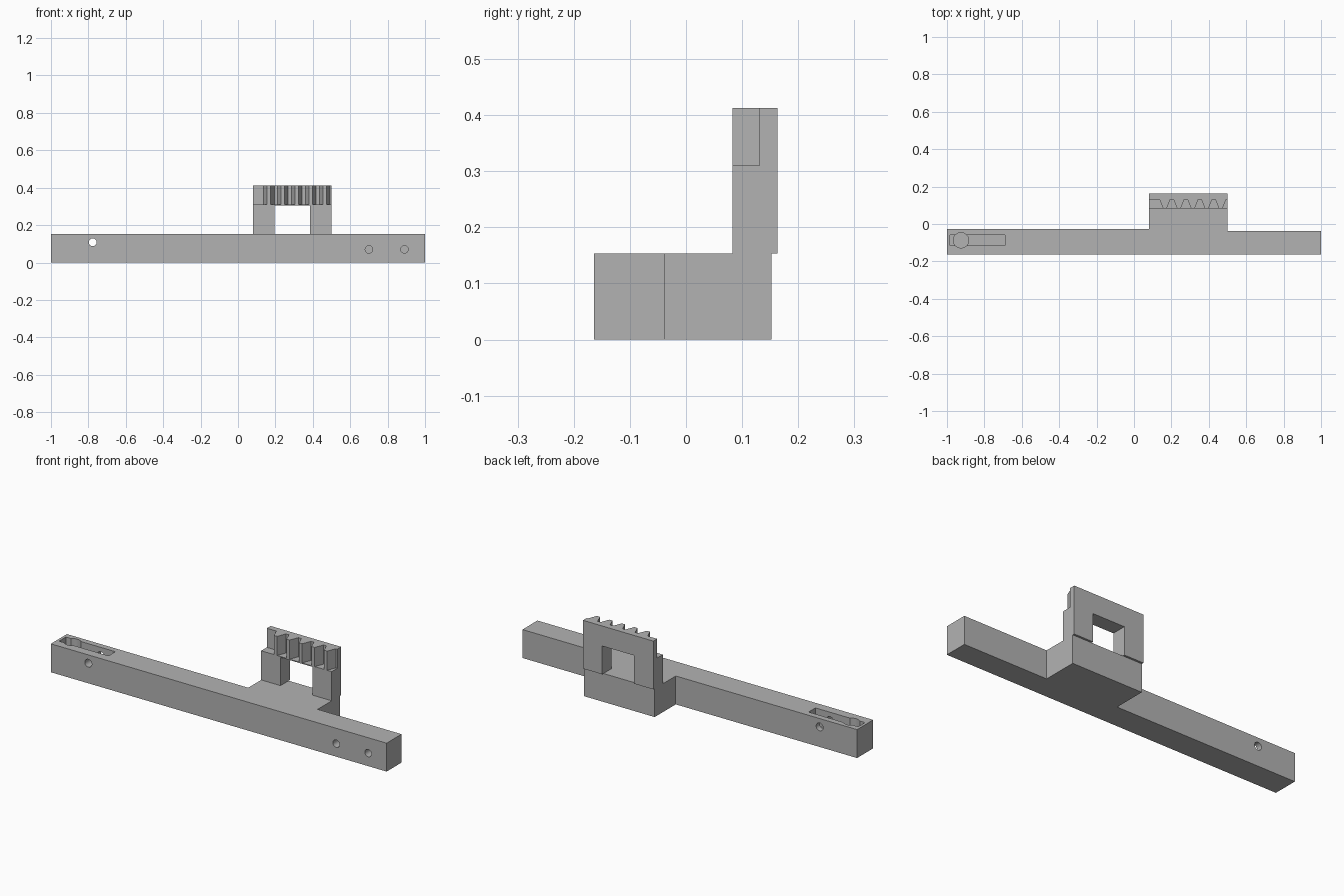
import bpy, bmesh, math
from mathutils import Vector

default = bpy.data.objects.get("Cube")
if default:
    bpy.data.objects.remove(default, do_unlink=True)

gray = bpy.data.materials.new("plain gray")
gray.use_nodes = True
color = (0.45, 0.45, 0.45, 1)
gray.diffuse_color = color
gray.node_tree.nodes["Principled BSDF"].inputs["Base Color"].default_value = color


def prism(name, points, start, end, axis="z"):
    """Extrude a flat profile: (x, y) along z, or (x, z) along y."""
    def place(a, b, t):
        return Vector((a, b, t)) if axis == "z" else Vector((a, t, b))
    bm = bmesh.new()
    face = bm.faces.new([bm.verts.new(place(a, b, start)) for a, b in points])
    ext = bmesh.ops.extrude_face_region(bm, geom=[face])
    verts = [v for v in ext["geom"] if isinstance(v, bmesh.types.BMVert)]
    bmesh.ops.translate(bm, verts=verts, vec=place(0, 0, end - start))
    bmesh.ops.recalc_face_normals(bm, faces=bm.faces)
    mesh = bpy.data.meshes.new(name)
    bm.to_mesh(mesh)
    bm.free()
    mesh.materials.append(gray)
    obj = bpy.data.objects.new(name, mesh)
    bpy.context.collection.objects.link(obj)
    return obj


def rect(x0, x1, y0, y1):
    return [(x0, y0), (x1, y0), (x1, y1), (x0, y1)]


def circle(x, y, r, n=32):
    return [(x + r * math.cos(math.tau * i / n), y + r * math.sin(math.tau * i / n))
            for i in range(n)]


def cut(target, cutters):
    """Subtract every cutter, then remove it."""
    bpy.ops.object.select_all(action="DESELECT")
    target.select_set(True)
    bpy.context.view_layer.objects.active = target
    for cutter in cutters:
        cutter.hide_render = True
        mod = target.modifiers.new("cut", "BOOLEAN")
        mod.operation, mod.solver, mod.object = "DIFFERENCE", "EXACT", cutter
        bpy.ops.object.modifier_apply(modifier=mod.name)
        bpy.data.objects.remove(cutter, do_unlink=True)
    bpy.ops.object.shade_smooth_by_angle(angle=math.radians(30))


LEFT, RIGHT = 0.08, 0.5          # block and frame extent in x
FRONT, TOP = -0.164, 0.153       # bar front face and top

# Long bar with the wider block that carries the frame
bar = prism("bar", [(-1, FRONT), (1, FRONT), (1, -0.037), (RIGHT, -0.037),
                    (RIGHT, 0.152), (LEFT, 0.152), (LEFT, -0.027), (-1, -0.027)], 0, TOP)

# Slot with round pocket, cross hole, and two blind front holes
cut(bar, [
    prism("slot_cutter", rect(-0.985, -0.69, -0.116, -0.058), 0.06, 0.2),
    prism("pocket_cutter", circle(-0.925, -0.087, 0.041), 0.03, 0.2),
    prism("cross_hole_cutter", circle(-0.777, 0.108, 0.021), -0.3, 0.1, "y"),
    prism("inner_hole_cutter", circle(0.70, 0.07, 0.02), -0.3, -0.08, "y"),
    prism("outer_hole_cutter", circle(0.89, 0.07, 0.02), -0.3, -0.08, "y"),
])

# Upright frame: an arch standing on the block
frame = prism("toothed_frame", [(LEFT, TOP), (0.195, TOP), (0.195, 0.305), (0.385, 0.305),
                                (0.385, TOP), (RIGHT, TOP), (RIGHT, 0.413), (LEFT, 0.413)],
              0.083, 0.163, "y")

# Gaps between five tapered teeth along the upper front of the frame
ROOT, OUT, TAPER = 0.131, 0.073, 0.023
starts = [0.137 + 0.0745 * i for i in range(5)]
ends = [s + 0.057 for s in starts]
gaps = []
for i, (a, b) in enumerate(zip([LEFT - 0.02] + ends, starts + [RIGHT + 0.02])):
    a_out = a if i == 0 else a - TAPER
    b_out = b if i == 5 else b + TAPER
    gaps.append(prism("gap_cutter", [(a_out, OUT), (b_out, OUT), (b, ROOT), (a, ROOT)],
                      0.31, 0.45))
cut(frame, gaps)
